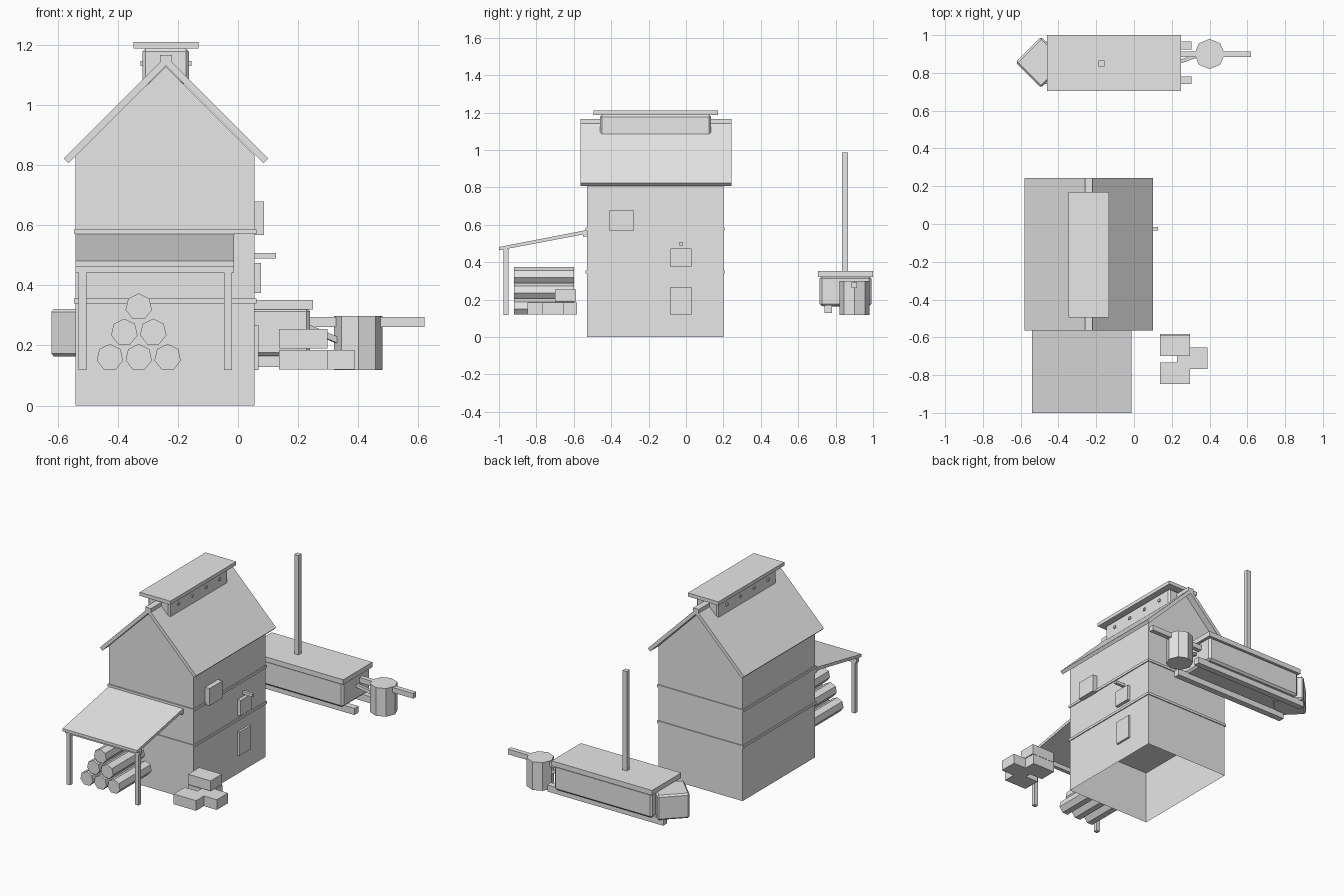
import bpy, bmesh, math
from mathutils import Vector, Matrix

if "Cube" in bpy.data.objects:
    bpy.data.objects.remove(bpy.data.objects["Cube"], do_unlink=True)

grey = bpy.data.materials.new("plain_grey")
grey.use_nodes = True
COLOUR = (0.8, 0.8, 0.8, 1)
grey.diffuse_color = COLOUR
grey.node_tree.nodes["Principled BSDF"].inputs["Base Color"].default_value = COLOUR


def finish(name, bm):
    bmesh.ops.recalc_face_normals(bm, faces=bm.faces)
    mesh = bpy.data.meshes.new(name)
    bm.to_mesh(mesh)
    bm.free()
    mesh.materials.append(grey)
    obj = bpy.data.objects.new(name, mesh)
    bpy.context.collection.objects.link(obj)
    return obj


def bevel(obj, width):
    mod = obj.modifiers.new("edge_bevel", "BEVEL")
    mod.width = width
    mod.segments = 1
    return obj


def box(name, x, y, z):
    """Box from (min, max) ranges."""
    bm = bmesh.new()
    bmesh.ops.create_cube(bm, size=1)
    for v in bm.verts:
        v.co = [r[0] if c < 0 else r[1] for c, r in zip(v.co, (x, y, z))]
    return finish(name, bm)


def extrude(name, profile, axis, span, bottom=True):
    """Extrude a 2D profile along x ('x': points are y,z), y (x,z) or z (x,y)."""
    place = {"x": lambda a, b: (span[0], a, b),
             "y": lambda a, b: (a, span[0], b),
             "z": lambda a, b: (a, b, span[0])}[axis]
    step = Vector([span[1] - span[0] if c == axis else 0 for c in "xyz"])
    bm = bmesh.new()
    face = bm.faces.new([bm.verts.new(place(*p)) for p in profile])
    new = bmesh.ops.extrude_face_region(bm, geom=[face])["geom"]
    bmesh.ops.translate(bm, vec=step,
                        verts=[v for v in new if isinstance(v, bmesh.types.BMVert)])
    if not bottom:
        low = [f for f in bm.faces if all(v.co.z < 0.001 for v in f.verts)]
        bmesh.ops.delete(bm, geom=low, context="FACES")
    return finish(name, bm)


def ring(cx, cy, r, n, start):
    return [(cx + r * math.cos(start + math.tau * i / n),
             cy + r * math.sin(start + math.tau * i / n)) for i in range(n)]


def beam(name, a, b, size):
    """Square bar between two points."""
    a, b = Vector(a), Vector(b)
    bm = bmesh.new()
    bmesh.ops.create_cube(bm, size=1)
    turn = (b - a).to_track_quat("Z", "Y").to_matrix().to_4x4()
    scale = Matrix.Diagonal((size, size, (b - a).length, 1))
    bm.transform(Matrix.Translation((a + b) / 2) @ turn @ scale)
    return finish(name, bm)


# House shell, open underneath, with floor slabs showing as bands
MID = -0.24
L, R = -0.54, 0.055
extrude("house_walls", [(L, 0), (R, 0), (R, 0.832), (MID, 1.128), (L, 0.832)],
        "y", (-0.53, 0.2), bottom=False)
for i, z in enumerate((0.34, 0.57)):
    box(f"floor_band_{i}", (L - 0.006, R + 0.006), (-0.536, 0.206), (z, z + 0.016))

# Gable roof with ridge beam
half, drop = 0.34, 0.34
extrude("roof", [(MID - half, 0.822), (MID, 1.162), (MID + half, 0.822),
                 (MID + half - 0.016, 0.806), (MID, 1.13), (MID - half + 0.016, 0.806)],
        "y", (-0.565, 0.243))
box("ridge_beam", (MID - 0.02, MID + 0.02), (-0.565, 0.243), (1.13, 1.166))

# Roof vent with cap and pegs
bevel(box("vent_body", (MID - 0.077, MID + 0.077), (-0.46, 0.133), (1.07, 1.187)), 0.01)
box("vent_cap", (MID - 0.108, MID + 0.108), (-0.495, 0.17), (1.187, 1.21))
for i in range(4):
    y = -0.163 + (i - 1.5) * 0.138
    box(f"vent_peg_{i}", (MID - 0.085, MID + 0.085), (y - 0.008, y + 0.008), (1.13, 1.146))

# Shutters, door and hoist on the side wall
box("upper_shutter", (0.05, 0.086), (-0.41, -0.28), (0.567, 0.678))
box("middle_shutter", (0.05, 0.076), (-0.083, 0.03), (0.374, 0.474))
box("side_door", (0.05, 0.068), (-0.083, 0.03), (0.118, 0.268))
box("hoist_peg", (0.05, 0.126), (-0.034, -0.016), (0.49, 0.508))

# Lean-to awning
extrude("awning", [(-1, 0.463), (-0.53, 0.552), (-0.53, 0.572), (-1, 0.481)],
        "x", (L, -0.013))
box("awning_beam", (L, -0.013), (-0.975, -0.95), (0.442, 0.47))
box("awning_ledger", (L, -0.013), (-0.552, -0.53), (0.536, 0.56))
for i, x in enumerate((-0.517, -0.033)):
    box(f"awning_post_{i}", (x - 0.013, x + 0.013), (-0.975, -0.95), (0.118, 0.45))

# Stacked logs
for row in range(3):
    for i in range(3 - row):
        x = -0.33 + (i - (2 - row) / 2) * 0.096
        extrude(f"log_{row}_{i}", ring(x, 0.16 + row * 0.084, 0.045, 7, math.pi / 2),
                "y", (-0.92, -0.6))

# Crates
for i, (x, y, z) in enumerate([(0.137, -0.847, 0.12), (0.228, -0.768, 0.12),
                               (0.137, -0.695, 0.12), (0.137, -0.7, 0.19)]):
    box(f"crate_{i}", (x, x + 0.16), (y, y + 0.113), (z, z + 0.065))

# Barge: hull, deck, bow, skids and mast
MY = 0.853
bevel(box("barge_hull", (-0.45, 0.24), (MY - 0.138, MY + 0.138), (0.165, 0.325)), 0.012)
box("barge_deck", (-0.46, 0.25), (MY - 0.148, MY + 0.147), (0.32, 0.352))
bevel(extrude("barge_bow", ring(-0.492, MY + 0.003, 0.135, 4, 0), "z", (0.163, 0.322)), 0.01)
for i, y in enumerate((0.76, 0.945)):
    box(f"barge_skid_{i}", (-0.515, 0.305), (y - 0.02, y + 0.02), (0.128, 0.17))
box("mast", (-0.187, -0.157), (0.835, 0.865), (0.34, 0.987))

# Octagonal drum with its shaft and brace
extrude("drum", ring(0.4, 0.9, 0.08, 8, 0), "z", (0.118, 0.298))
box("drum_shaft", (0.23, 0.62), (0.884, 0.914), (0.262, 0.295))
beam("drum_brace", (0.23, 0.855, 0.26), (0.36, 0.9, 0.205), 0.02)
